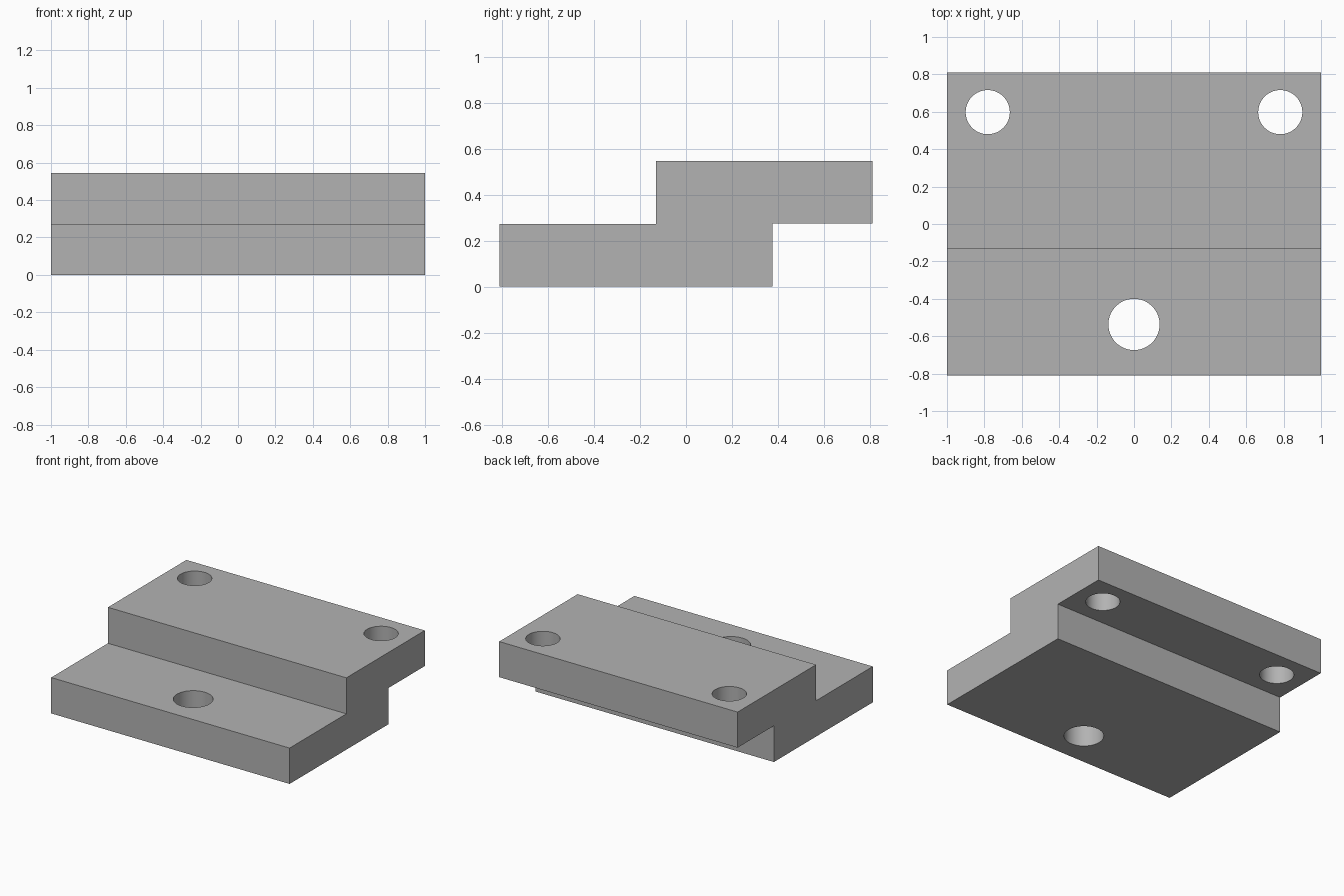
import bpy
import bmesh
from math import radians

cube = bpy.data.objects.get("Cube")
if cube:
    bpy.data.objects.remove(cube, do_unlink=True)

# Single grey material
grey = bpy.data.materials.new("plain_grey")
grey.use_nodes = True
colour = (0.45, 0.45, 0.45, 1.0)
grey.diffuse_color = colour
grey.node_tree.nodes["Principled BSDF"].inputs["Base Color"].default_value = colour

# Stepped side profile (y, z), extruded across the width
profile = [(-0.81, 0), (0.375, 0), (0.375, 0.275), (0.81, 0.275),
           (0.81, 0.545), (-0.13, 0.545), (-0.13, 0.272), (-0.81, 0.272)]
bm = bmesh.new()
side = bm.faces.new([bm.verts.new((-1, y, z)) for y, z in profile])
extruded = bmesh.ops.extrude_face_region(bm, geom=[side])["geom"]
bmesh.ops.translate(bm, vec=(2, 0, 0),
                    verts=[v for v in extruded if isinstance(v, bmesh.types.BMVert)])
bmesh.ops.recalc_face_normals(bm, faces=bm.faces)
mesh = bpy.data.meshes.new("stepped_block")
bm.to_mesh(mesh)
bm.free()
block = bpy.data.objects.new("stepped_block", mesh)
bpy.context.collection.objects.link(block)
mesh.materials.append(grey)


def drill(name, x, y, radius):
    """Cut a vertical through hole in the block."""
    bpy.ops.mesh.primitive_cylinder_add(vertices=64, radius=radius, depth=2,
                                        location=(x, y, 0.3))
    cutter = bpy.context.object
    cutter.name = name + "_cutter"
    cutter.hide_render = True
    cutter.data.materials.append(grey)
    cut = block.modifiers.new(name, "BOOLEAN")
    cut.operation = "DIFFERENCE"
    cut.solver = "EXACT"
    cut.object = cutter
    bpy.ops.object.select_all(action="DESELECT")
    block.select_set(True)
    bpy.context.view_layer.objects.active = block
    bpy.ops.object.modifier_apply(modifier=name)
    bpy.data.objects.remove(cutter, do_unlink=True)


# One large front hole and a mirrored pair in the raised rear shelf
drill("front_hole", 0, -0.537, 0.137)
for label, sign in (("left", 1), ("right", -1)):
    drill(label + "_rear_hole", sign * 0.782, 0.598, 0.118)

# Smooth hole walls, sharp block edges
bpy.ops.object.shade_smooth_by_angle(angle=radians(30))
